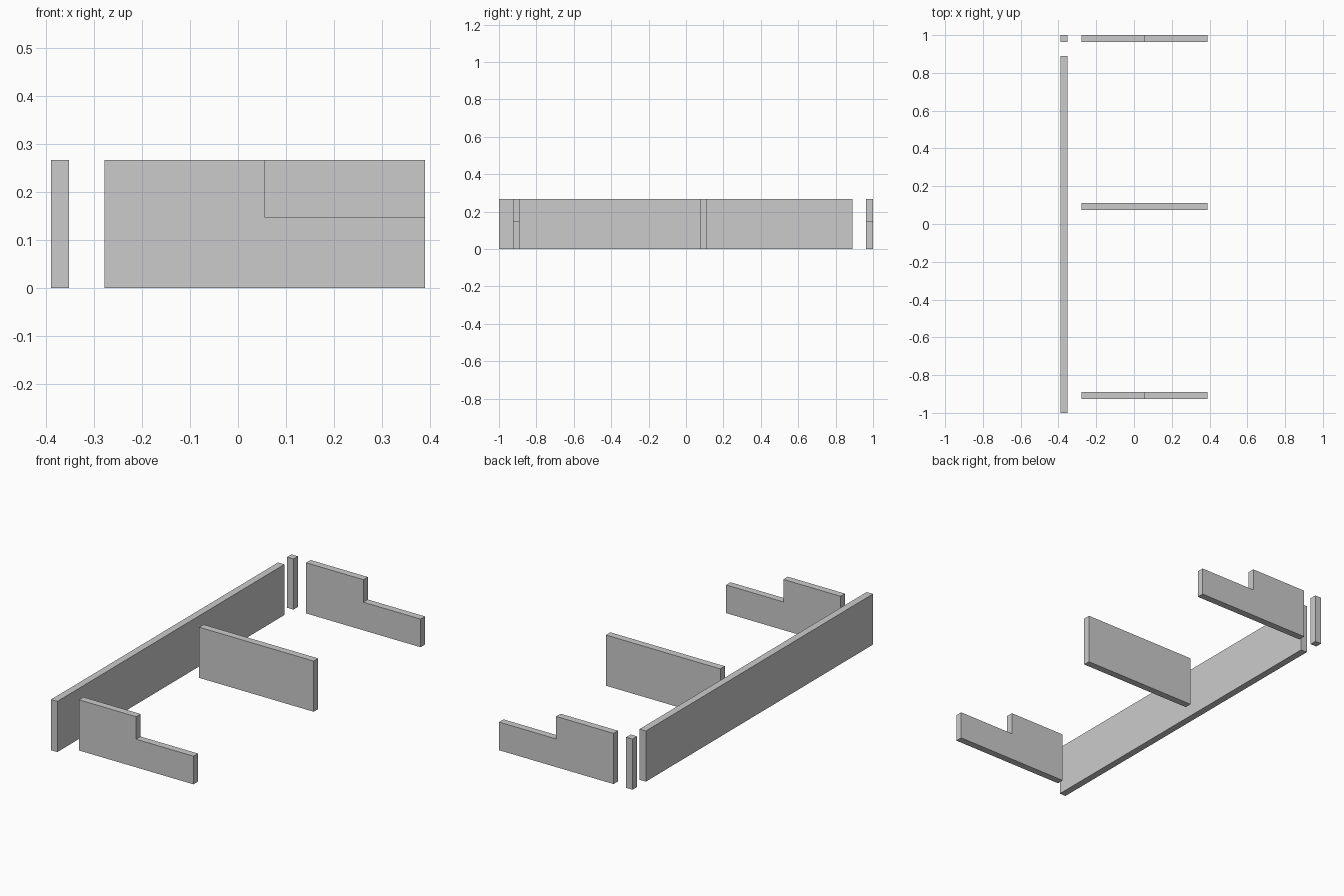
import bpy, bmesh
from mathutils import Vector

if "Cube" in bpy.data.objects:
    bpy.data.objects.remove(bpy.data.objects["Cube"])

U = 1 / 27          # wall thickness, the module of the layout
H = 7.2 * U         # full wall height


def wall(name, profile, y0, y1):
    """Extrude an (x, z) profile, given in modules, from y0 to y1."""
    bm = bmesh.new()
    face = bm.faces.new([bm.verts.new((x * U, y0 * U, z)) for x, z in profile])
    ext = bmesh.ops.extrude_face_region(bm, geom=[face])
    moved = [v for v in ext["geom"] if isinstance(v, bmesh.types.BMVert)]
    bmesh.ops.translate(bm, vec=Vector((0, (y1 - y0) * U, 0)), verts=moved)
    bmesh.ops.recalc_face_normals(bm, faces=bm.faces)
    mesh = bpy.data.meshes.new(name)
    bm.to_mesh(mesh)
    bm.free()
    bpy.context.collection.objects.link(bpy.data.objects.new(name, mesh))


def rect(x0, x1):
    return [(x0, 0), (x1, 0), (x1, H), (x0, H)]


# Long back wall and the separate corner post
wall("long_wall", rect(-10.5, -9.5), -27, 24)
wall("corner_post", rect(-10.5, -9.5), 26, 27)

# Full-height cross wall in the middle
wall("middle_wall", rect(-7.5, 10.5), 2, 3)

# Stepped end walls, lower on the open side
step = [(-7.5, 0), (10.5, 0), (10.5, 4 * U), (1.5, 4 * U), (1.5, H), (-7.5, H)]
for name, y in (("front_end_wall", -25), ("back_end_wall", 26)):
    wall(name, step, y, y + 1)
